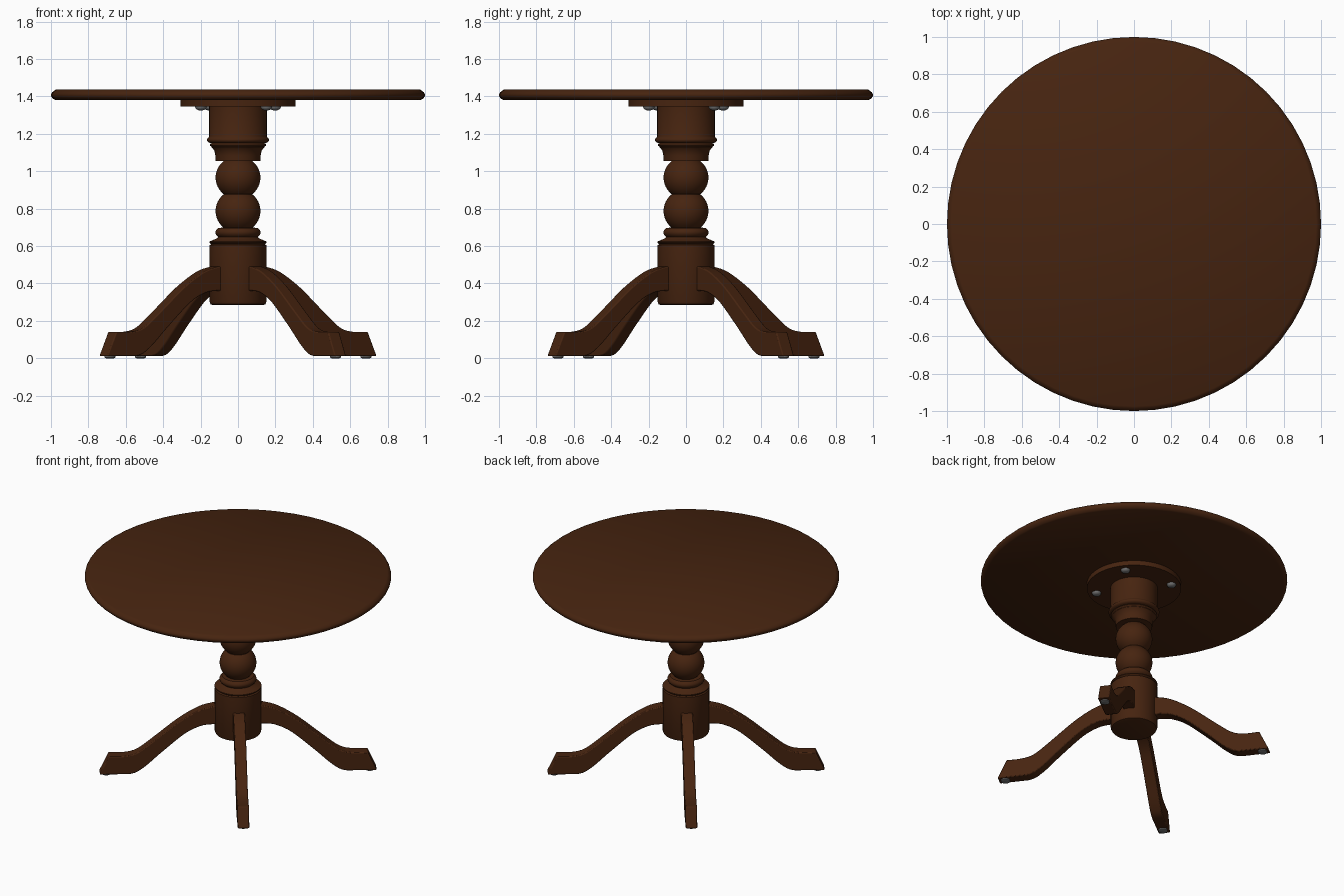
import bpy
import bmesh
from math import radians, cos, sin, pi
from mathutils import Matrix, Vector

cube = bpy.data.objects.get("Cube")
if cube:
    bpy.data.objects.remove(cube, do_unlink=True)


def material(name, colour):
    mat = bpy.data.materials.new(name)
    mat.use_nodes = True
    mat.diffuse_color = (*colour, 1)
    mat.node_tree.nodes["Principled BSDF"].inputs["Base Color"].default_value = (*colour, 1)
    return mat


WOOD = material("dark brown wood", (0.062, 0.0175, 0.005))
METAL = material("dull grey metal", (0.16, 0.16, 0.16))


def finish(name, bm, mat, angle=35):
    bmesh.ops.recalc_face_normals(bm, faces=bm.faces)
    mesh = bpy.data.meshes.new(name)
    bm.to_mesh(mesh)
    bm.free()
    mesh.materials.append(mat)
    obj = bpy.data.objects.new(name, mesh)
    bpy.context.collection.objects.link(obj)
    bpy.ops.object.select_all(action="DESELECT")
    obj.select_set(True)
    bpy.context.view_layer.objects.active = obj
    bpy.ops.object.shade_smooth_by_angle(angle=radians(angle))
    return obj


def lathe(name, profile, mat, segments=48, centre=(0, 0)):
    """Turn a (radius, height) profile around a vertical axis and cap both ends."""
    bm = bmesh.new()
    rings = []
    for r, z in profile:
        rings.append([bm.verts.new((centre[0] + r * cos(2 * pi * i / segments),
                                    centre[1] + r * sin(2 * pi * i / segments), z))
                      for i in range(segments)])
    for a, b in zip(rings, rings[1:]):
        for i in range(segments):
            j = (i + 1) % segments
            bm.faces.new((a[i], a[j], b[j], b[i]))
    bm.faces.new(rings[0][::-1])
    bm.faces.new(rings[-1])
    return finish(name, bm, mat)


def bead(radius, low, high, bulge, steps=12):
    """Round turned bulge between two heights, cut short of its poles."""
    mid, half = (low + high) / 2, (high - low) / 2
    start = radians(bulge)
    angles = [-start + 2 * start * i / steps for i in range(steps + 1)]
    return [(radius * cos(a), mid + half * sin(a) / sin(start)) for a in angles]


def smooth_path(points, steps=4):
    """Catmull-Rom curve through the points."""
    pts = [Vector(p) for p in points]
    pts = [2 * pts[0] - pts[1]] + pts + [2 * pts[-1] - pts[-2]]
    path = []
    for p, q, r, s in zip(pts, pts[1:], pts[2:], pts[3:]):
        for k in range(steps):
            t = k / steps
            path.append(0.5 * (2 * q + (r - p) * t + (2 * p - 5 * q + 4 * r - s) * t ** 2
                               + (3 * q - p - 3 * r + s) * t ** 3))
    return path + [pts[-2]]


# Round top with a softened rim
lathe("tabletop", [(0.975, 1.38)] + bead(1.0, 1.385, 1.43, 10, 6) + [(0.975, 1.436)], WOOD, 56)

# Mounting plate under the top
lathe("mounting_plate", [(0.308, 1.346), (0.308, 1.382)], WOOD)

# Turned column: plain base, stepped rings, two balls, collar and upper drum
column = [(0.135, 0.285), (0.146, 0.289), (0.152, 0.302), (0.152, 0.605),
          (0.143, 0.61), (0.153, 0.618), (0.153, 0.624), (0.13, 0.634), (0.115, 0.64)]
column += bead(0.121, 0.648, 0.697, 30, 6)
column += bead(0.12, 0.699, 0.876, 50)
column += bead(0.12, 0.878, 1.054, 50)
column += [(0.119, 1.056), (0.121, 1.085), (0.126, 1.11), (0.138, 1.125), (0.142, 1.13)]
column += bead(0.151, 1.132, 1.15, 20, 4)
column += bead(0.166, 1.153, 1.182, 20, 6)
column += [(0.154, 1.186), (0.154, 1.347)]
lathe("column", column, WOOD)

# Leg outline as (distance from axis, height), top edge and underside
upper = [(0.12, 0.495), (0.17, 0.488), (0.26, 0.46), (0.39, 0.38), (0.555, 0.245),
         (0.66, 0.165), (0.745, 0.142), (0.845, 0.142)]
lower = [(0.12, 0.36), (0.18, 0.36), (0.25, 0.348), (0.35, 0.295), (0.5, 0.165),
         (0.62, 0.055), (0.71, 0.012), (0.905, 0.012)]
HALF_WIDTH = 0.038
LEG_ANGLE = 37.3


def make_leg(name, turn):
    bm = bmesh.new()
    rows = []
    for top, bottom in zip(smooth_path(upper), smooth_path(lower)):
        bottom.y = max(bottom.y, 0.012)
        rows.append([bm.verts.new((p.x, side, p.y)) for p, side in
                     ((top, -HALF_WIDTH), (top, HALF_WIDTH),
                      (bottom, HALF_WIDTH), (bottom, -HALF_WIDTH))])
    for a, b in zip(rows, rows[1:]):
        for i in range(4):
            j = (i + 1) % 4
            bm.faces.new((a[i], a[j], b[j], b[i]))
    bm.faces.new(rows[0])
    bm.faces.new(rows[-1][::-1])
    bm.transform(Matrix.Rotation(turn, 4, "Z"))
    leg = finish(name, bm, WOOD)
    bevel = leg.modifiers.new("eased edges", "BEVEL")
    bevel.width = 0.006
    bevel.segments = 2
    bevel.limit_method = "ANGLE"
    bevel.angle_limit = radians(50)


# Four legs, each with a foot glide, and four plate screws
places = ("back_left", "back_right", "front_right", "front_left")
for k, place in enumerate(places):
    turn = radians(LEG_ANGLE + 90 * k)
    direction = Vector((cos(turn), sin(turn)))
    make_leg(place + "_leg", turn)
    lathe(place + "_foot_glide", [(0.022, 0), (0.03, 0.004), (0.03, 0.014)],
          METAL, 20, direction * 0.86)
    lathe(place + "_screw", [(0.012, 1.326), (0.024, 1.331), (0.03, 1.34), (0.03, 1.348)],
          METAL, 16, direction * 0.25)
